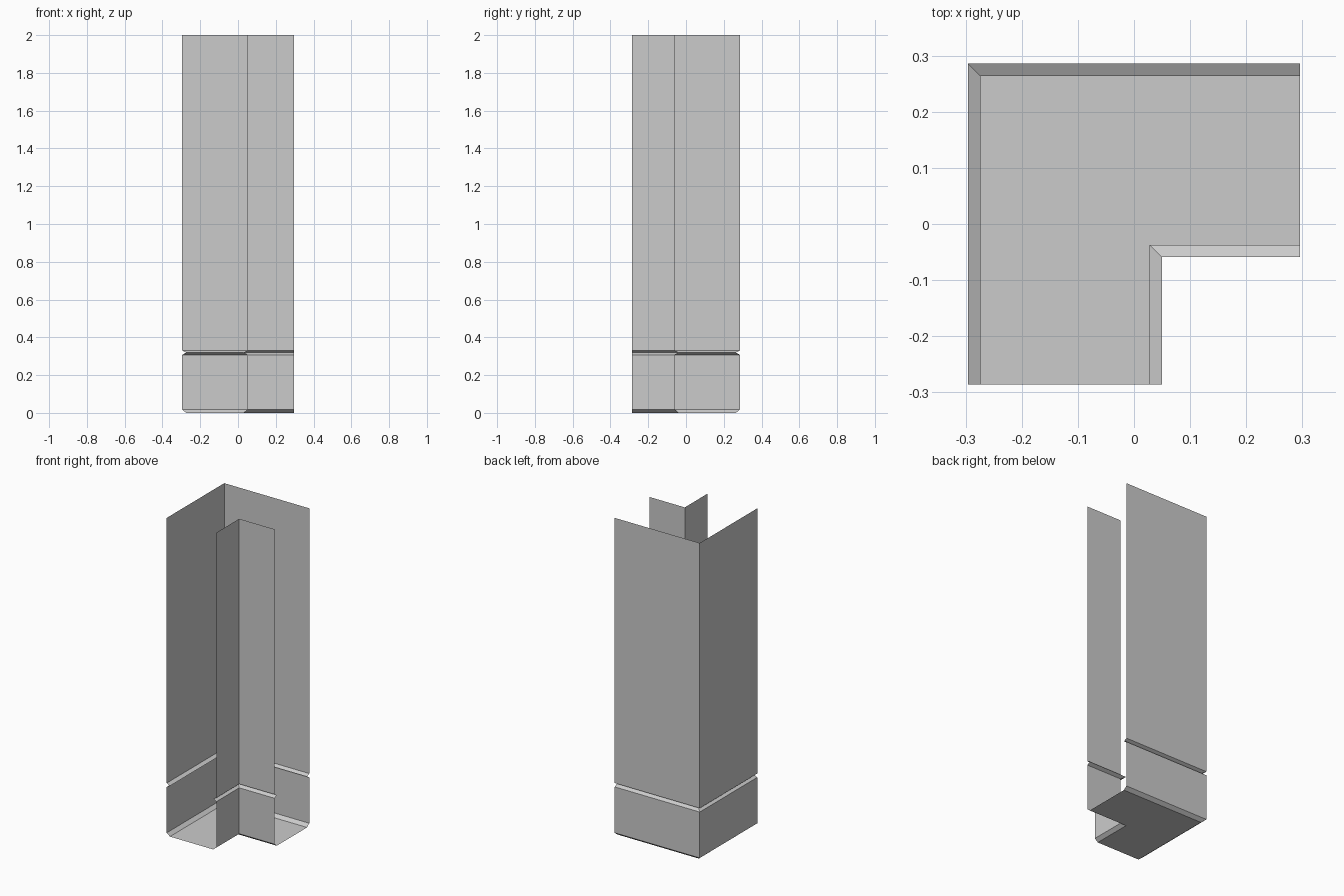
import bpy
import bmesh

cube = bpy.data.objects.get("Cube")
if cube:
    bpy.data.objects.remove(cube, do_unlink=True)

grey = bpy.data.materials.new("plain_grey")
grey.use_nodes = True
GREY = (0.6, 0.6, 0.6, 1)
grey.diffuse_color = GREY
grey.node_tree.nodes["Principled BSDF"].inputs["Base Color"].default_value = GREY

X, Y = 0.296, 0.286          # half extents
IX, IY = 0.05, -0.059        # inner corner of the L
INSET = 0.022                # depth of the groove and the bottom chamfer

# Plan points, each with the direction in which it moves when inset
OUTER = [((-X, -Y), (1, 0)), ((-X, Y), (1, -1)), ((X, Y), (0, -1))]
INNER = [((X, IY), (0, 1)), ((IX, IY), (-1, 1)), ((IX, -Y), (-1, 0))]

# Wall profile from top to bottom: height and inset
PROFILE = [(2, 0), (0.331, 0), (0.319, INSET), (0.307, 0), (0.018, 0), (0, INSET)]


def ring(bm, path, z, inset):
    return [bm.verts.new((x + dx * inset, y + dy * inset, z))
            for (x, y), (dx, dy) in path]


def finish(bm, name):
    mesh = bpy.data.meshes.new(name)
    bm.to_mesh(mesh)
    bm.free()
    mesh.materials.append(grey)
    obj = bpy.data.objects.new(name, mesh)
    bpy.context.collection.objects.link(obj)


def wall(name, path):
    bm = bmesh.new()
    rings = [ring(bm, path, z, inset) for z, inset in PROFILE]
    for high, low in zip(rings, rings[1:]):
        for i in range(len(path) - 1):
            bm.faces.new((low[i], high[i], high[i + 1], low[i + 1]))
    finish(bm, name)


# Open-ended walls with a groove above the base
wall("outer_wall", OUTER)
wall("inner_wall", INNER)

# L-shaped bottom panel
bm = bmesh.new()
bm.faces.new(ring(bm, OUTER + INNER, 0, INSET))
finish(bm, "bottom_panel")
